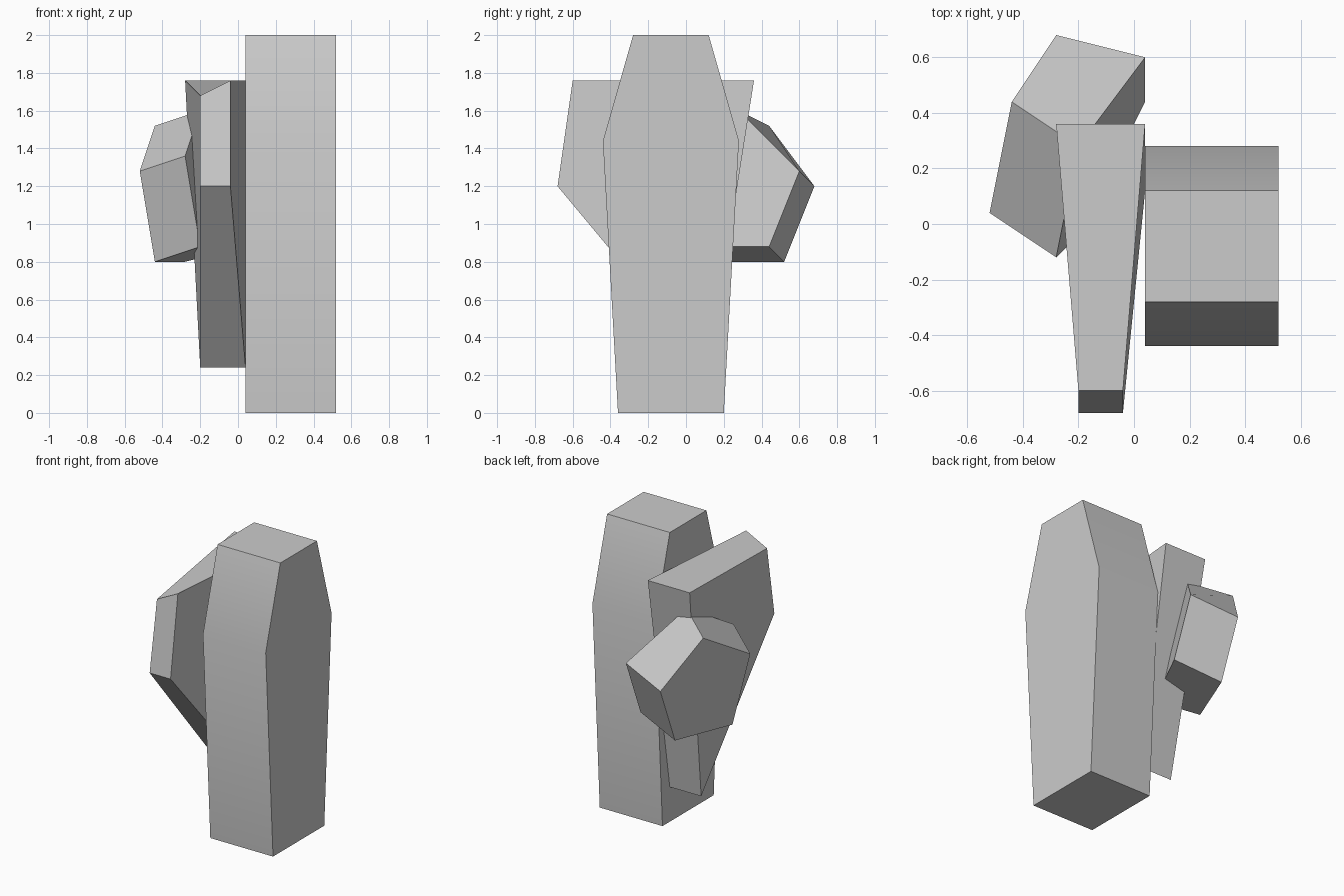
import bpy
import bmesh
from math import radians

cube = bpy.data.objects.get("Cube")
if cube:
    bpy.data.objects.remove(cube, do_unlink=True)

# Single grey stone colour
GREY = (0.6, 0.6, 0.6, 1.0)
stone = bpy.data.materials.new("grey_stone")
stone.use_nodes = True
stone.diffuse_color = GREY
stone.node_tree.nodes["Principled BSDF"].inputs["Base Color"].default_value = GREY


def loft(name, right_loop, left_loop):
    """Closed solid bridging two matching outlines, from -x to +x."""
    bm = bmesh.new()
    a = [bm.verts.new(p) for p in right_loop]
    b = [bm.verts.new(p) for p in left_loop]
    bm.faces.new(a)
    bm.faces.new(b[::-1])
    for i in range(len(a)):
        j = (i + 1) % len(a)
        bm.faces.new((a[i], b[i], b[j], a[j]))
    mesh = bpy.data.meshes.new(name)
    bm.to_mesh(mesh)
    bm.free()
    mesh.materials.append(stone)
    obj = bpy.data.objects.new(name, mesh)
    bpy.context.collection.objects.link(obj)
    bpy.ops.object.select_all(action='DESELECT')
    obj.select_set(True)
    bpy.context.view_layer.objects.active = obj
    bpy.ops.object.shade_smooth_by_angle(angle=radians(30))
    return obj


# Tall standing slab: one side profile (y, z) extruded along x
profile = [(-0.36, 0), (-0.44, 1.44), (-0.28, 2), (0.12, 2), (0.28, 1.44), (0.2, 0)]
loft("tall_slab", *[[(x, y, z) for y, z in profile] for x in (0.04, 0.52)])

# Wedge leaning forward: front top, back top, bottom, front middle
loft("leaning_wedge",
     [(-0.2, -0.6, 1.68), (-0.28, 0.36, 1.76), (-0.2, 0.12, 0.24), (-0.2, -0.68, 1.2)],
     [(-0.04, -0.6, 1.76), (0.04, 0.36, 1.76), (0.04, 0.12, 0.24), (-0.04, -0.68, 1.2)])

# Five-sided boulder at the back: outer and inner pentagons
loft("side_boulder",
     [(-0.44, 0.44, 1.52), (-0.28, 0.68, 1.2), (-0.28, 0.52, 0.8),
      (-0.44, 0.12, 0.8), (-0.52, 0.04, 1.28)],
     [(-0.2, 0.28, 1.6), (0.04, 0.6, 1.28), (0.04, 0.44, 0.88),
      (-0.2, -0.04, 0.88), (-0.28, -0.12, 1.36)])
